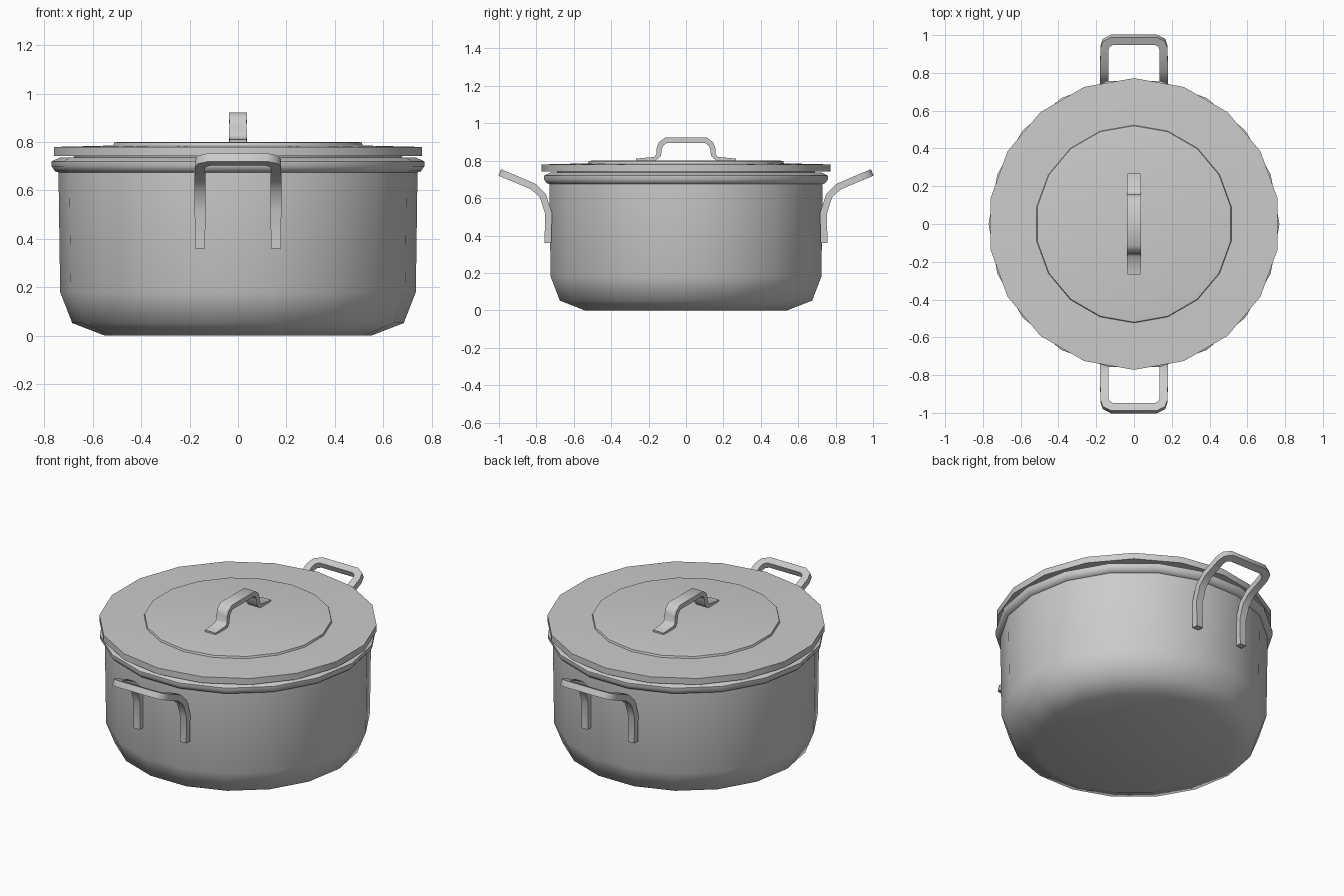
import bpy, bmesh, math
from mathutils import Vector

if "Cube" in bpy.data.objects:
    bpy.data.objects.remove(bpy.data.objects["Cube"])

SIDES = 18


def finish(name, bm, angle):
    bmesh.ops.recalc_face_normals(bm, faces=bm.faces[:])
    mesh = bpy.data.meshes.new(name)
    bm.to_mesh(mesh)
    bm.free()
    ob = bpy.data.objects.new(name, mesh)
    bpy.context.collection.objects.link(ob)
    bpy.ops.object.select_all(action='DESELECT')
    ob.select_set(True)
    bpy.context.view_layer.objects.active = ob
    bpy.ops.object.shade_smooth_by_angle(angle=math.radians(angle))
    return ob


def lathe(name, profile, start, angle):
    """Revolve (radius, z) points and cap the two end rings."""
    bm = bmesh.new()
    rings = []
    for r, z in profile:
        ring = []
        for i in range(SIDES):
            a = math.radians(start) + math.tau * i / SIDES
            ring.append(bm.verts.new((r * math.cos(a), r * math.sin(a), z)))
        rings.append(ring)
    for a, b in zip(rings, rings[1:]):
        for i in range(SIDES):
            j = (i + 1) % SIDES
            bm.faces.new((a[i], a[j], b[j], b[i]))
    bm.faces.new(rings[0])
    bm.faces.new(rings[-1])
    return finish(name, bm, angle)


def strap(name, path, normals, width, thick, angle=50):
    """Sweep a flat bar along a path; thick is given per point."""
    bm = bmesh.new()
    pts = [Vector(p) for p in path]
    rings = []
    for i, p in enumerate(pts):
        d_in = (p - pts[max(i - 1, 0)]).normalized()
        d_out = (pts[min(i + 1, len(pts) - 1)] - p).normalized()
        t = (d_in + d_out).normalized()
        ref = d_in if d_in.length > 0 else d_out
        miter = 1 / max(t.dot(ref), 0.6)
        n = normals[i] - t * normals[i].dot(t)
        n.normalize()
        s = t.cross(n)
        n, s = n * thick[i] / 2, s * width * miter / 2
        rings.append([bm.verts.new(p + n * u + s * v)
                      for u, v in ((1, 1), (1, -1), (-1, -1), (-1, 1))])
    for a, b in zip(rings, rings[1:]):
        for i in range(4):
            j = (i + 1) % 4
            bm.faces.new((a[i], a[j], b[j], b[i]))
    bm.faces.new(rings[0])
    bm.faces.new(rings[-1])
    return finish(name, bm, angle)


# Hollow pot with chamfered base, rolled rim and inner wall
lathe("pot_body", [
    (0.55, 0.0), (0.685, 0.052), (0.735, 0.18), (0.742, 0.675),
    (0.757, 0.68), (0.77, 0.70), (0.77, 0.72), (0.735, 0.737), (0.70, 0.735),
    (0.695, 0.20), (0.645, 0.085), (0.53, 0.03)], 0, 50)

# Lid plate with a plug that sits inside the rim
lathe("lid", [
    (0.68, 0.715), (0.69, 0.742), (0.772, 0.742), (0.772, 0.78),
    (0.52, 0.786)], 90, 40)

# Raised centre disc
lathe("lid_disc", [(0.525, 0.78), (0.52, 0.798), (0.50, 0.801)], 90, 40)

# Lid grip: bent strap with thin feet
half = [(-0.267, 0.805), (-0.165, 0.811), (-0.146, 0.83),
        (-0.143, 0.865), (-0.133, 0.89), (-0.108, 0.909)]
thick = [0.012, 0.02, 0.026, 0.028, 0.03, 0.03]
prof = half + [(-y, z) for y, z in reversed(half)]
path = [(0, y, z) for y, z in prof]
normals = []
for i in range(len(path)):
    d = Vector(path[min(i + 1, len(path) - 1)]) - Vector(path[max(i - 1, 0)])
    normals.append(Vector((1, 0, 0)).cross(d).normalized())
strap("lid_grip", path, normals, 0.07, thick + thick[::-1])

# Side handles: two curved legs joined by a rounded crossbar
leg = [(0.157, 0.738, 0.36), (0.157, 0.735, 0.52), (0.157, 0.765, 0.612),
       (0.157, 0.817, 0.662), (0.157, 0.93, 0.71), (0.147, 0.96, 0.722),
       (0.115, 0.976, 0.729)]
for side, label in ((-1, "front"), (1, "back")):
    pts = [(x, side * y, z) for x, y, z in leg]
    nrm = []
    for i in range(len(pts)):
        k = min(i, 4)
        d = Vector(pts[min(k + 1, 4)]) - Vector(pts[max(k - 1, 0)])
        nrm.append(Vector((1, 0, 0)).cross(d).normalized())
    full = pts + [(-x, y, z) for x, y, z in reversed(pts)]
    strap(label + "_handle", full, nrm + nrm[::-1], 0.043, [0.037] * len(full))
